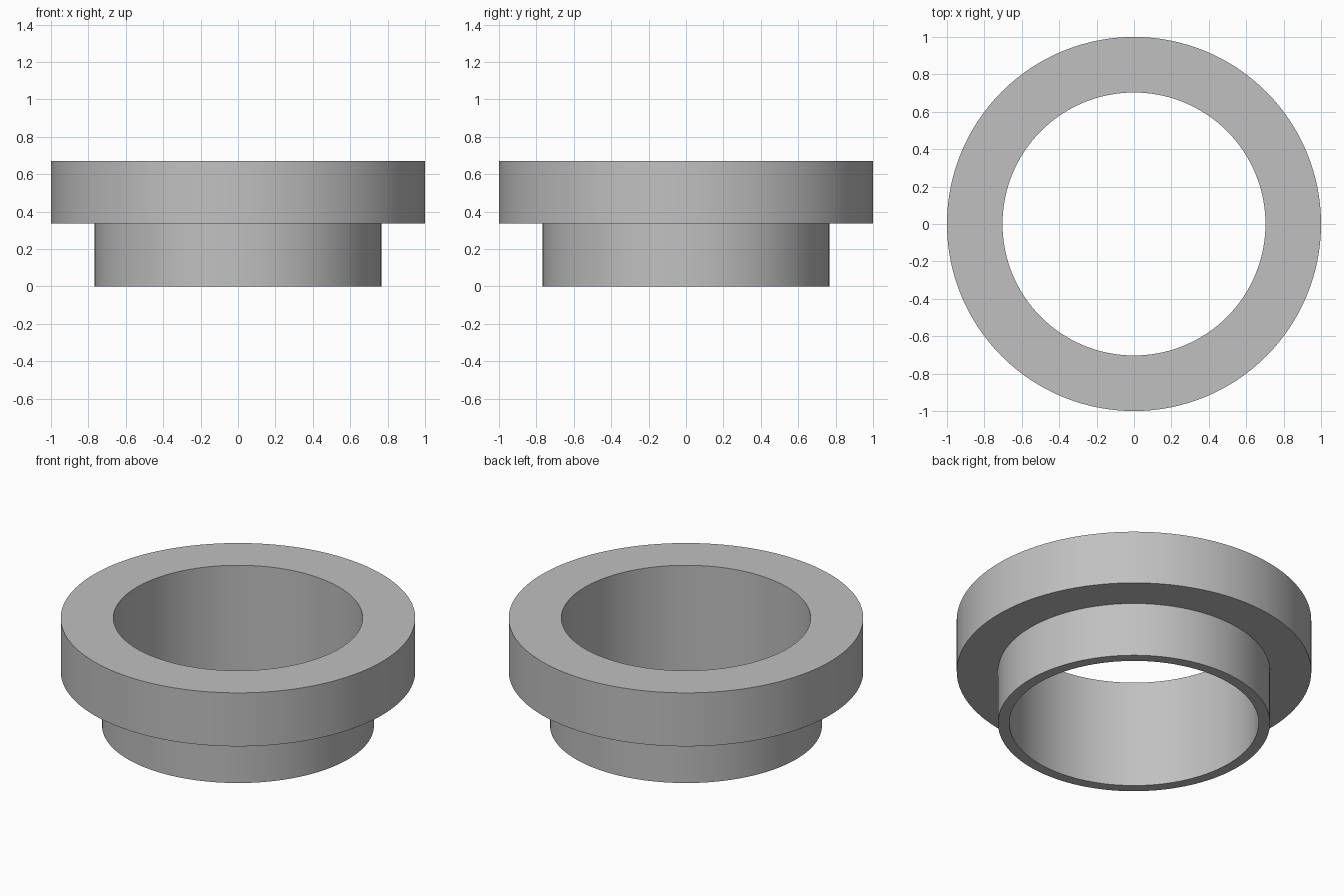
import bpy
import bmesh
import math

cube = bpy.data.objects.get("Cube")
if cube:
    bpy.data.objects.remove(cube, do_unlink=True)

SEGMENTS = 128
BORE, SLEEVE, FLANGE = 0.703, 0.767, 1.0
STEP, HEIGHT = 0.337, 0.67

# Plain grey metal
grey = bpy.data.materials.new("grey_metal")
colour = (0.53, 0.53, 0.53, 1)
grey.diffuse_color = colour
grey.use_nodes = True
grey.node_tree.nodes["Principled BSDF"].inputs["Base Color"].default_value = colour


def lathe(name, profile):
    """Spin a closed (radius, height) profile around the z axis."""
    bm = bmesh.new()
    rings = []
    for i in range(SEGMENTS):
        a = math.tau * i / SEGMENTS
        rings.append([bm.verts.new((r * math.cos(a), r * math.sin(a), z))
                      for r, z in profile])
    count = len(profile)
    for i, ring in enumerate(rings):
        following = rings[(i + 1) % SEGMENTS]
        for j in range(count):
            k = (j + 1) % count
            bm.faces.new((ring[j], following[j], following[k], ring[k]))
    bmesh.ops.recalc_face_normals(bm, faces=bm.faces)
    mesh = bpy.data.meshes.new(name)
    bm.to_mesh(mesh)
    bm.free()
    mesh.materials.append(grey)
    obj = bpy.data.objects.new(name, mesh)
    bpy.context.collection.objects.link(obj)
    bpy.ops.object.select_all(action="DESELECT")
    obj.select_set(True)
    bpy.context.view_layer.objects.active = obj
    bpy.ops.object.shade_smooth_by_angle(angle=math.radians(30))
    return obj


# Thin sleeve below a wide flange, with one straight bore through both
lathe("flanged_bushing", [
    (BORE, 0), (SLEEVE, 0), (SLEEVE, STEP),
    (FLANGE, STEP), (FLANGE, HEIGHT), (BORE, HEIGHT),
])
